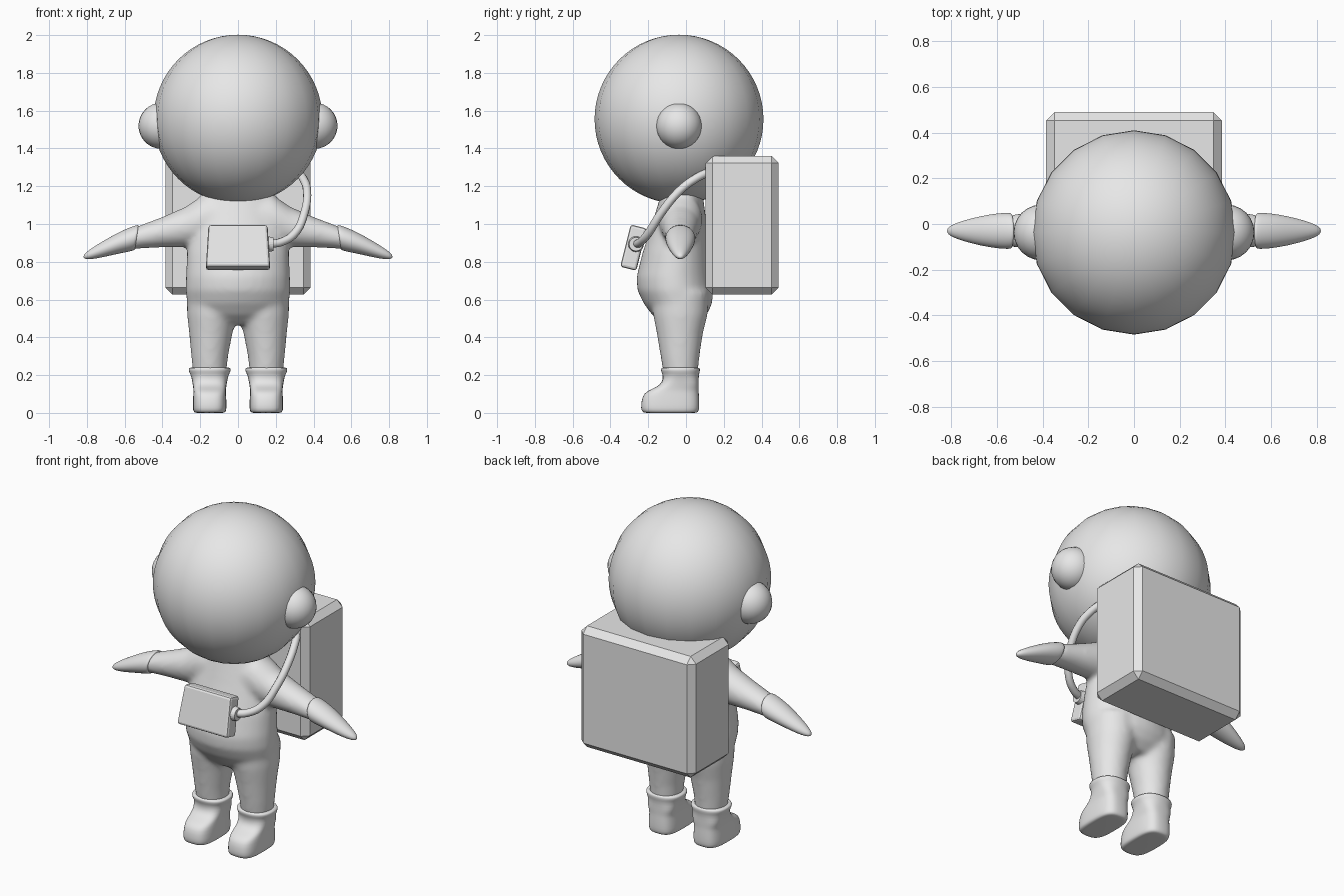
import bpy, bmesh, math
from mathutils import Vector

if "Cube" in bpy.data.objects:
    bpy.data.objects.remove(bpy.data.objects["Cube"], do_unlink=True)

grey = bpy.data.materials.new("plain grey")
grey.use_nodes = True
grey.diffuse_color = (0.8, 0.8, 0.8, 1)
grey.node_tree.nodes["Principled BSDF"].inputs["Base Color"].default_value = (0.8, 0.8, 0.8, 1)

X, Y, Z = Vector((1, 0, 0)), Vector((0, 1, 0)), Vector((0, 0, 1))


def finish(name, bm, smooth=True):
    """Turn a bmesh into a named object."""
    bmesh.ops.recalc_face_normals(bm, faces=bm.faces)
    mesh = bpy.data.meshes.new(name)
    bm.to_mesh(mesh)
    bm.free()
    mesh.materials.append(grey)
    obj = bpy.data.objects.new(name, mesh)
    bpy.context.collection.objects.link(obj)
    for poly in mesh.polygons:
        poly.use_smooth = smooth
    return obj


def loft(bm, rings, sides=20):
    """Bridge rings of (centre, u, v, squareness) and cap both ends."""
    loops = []
    for centre, u, v, square in rings:
        loop = []
        for i in range(sides):
            a = math.tau * (i + 0.5) / sides
            c, s = math.cos(a), math.sin(a)
            c = math.copysign(abs(c) ** (2 / square), c)
            s = math.copysign(abs(s) ** (2 / square), s)
            loop.append(bm.verts.new(Vector(centre) + u * c + v * s))
        loops.append(loop)
    for a, b in zip(loops, loops[1:]):
        for i in range(sides):
            j = (i + 1) % sides
            bm.faces.new((a[i], a[j], b[j], b[i]))
    bm.faces.new(loops[0])
    bm.faces.new(loops[-1])


def upright(profile, square=2.0):
    """Level rings from (z, x centre, x radius, front y, back y)."""
    return [((x, (f + b) / 2, z), X * rx, Y * (b - f) / 2, square)
            for z, x, rx, f, b in profile]


def sideways(profile, s):
    """Near-vertical arm rings from (x, z, z radius, y radius)."""
    return [((s * x, -0.03, z), Y * ry, Vector((-s * 0.15, 0, 1)) * rz, 2.0)
            for x, z, rz, ry in profile]


def ball(name, centre, radius, segments, rings):
    bm = bmesh.new()
    bmesh.ops.create_uvsphere(bm, u_segments=segments, v_segments=rings, radius=radius)
    bmesh.ops.translate(bm, verts=bm.verts, vec=centre)
    return finish(name, bm)


def box(name, centre, size, bevel, segments=1):
    bm = bmesh.new()
    bmesh.ops.create_cube(bm, size=1)
    bmesh.ops.scale(bm, verts=bm.verts, vec=size)
    obj = finish(name, bm, smooth=False)
    obj.location = centre
    mod = obj.modifiers.new("Bevel", "BEVEL")
    mod.width, mod.segments = bevel, segments
    return obj


# Suit: torso, legs and sleeves fused into one soft surface
suit = bmesh.new()
loft(suit, upright([
    (1.24, 0, 0.15, -0.10, 0.07), (1.15, 0, 0.20, -0.135, 0.09),
    (1.00, 0, 0.25, -0.18, 0.11), (0.85, 0, 0.27, -0.23, 0.125),
    (0.72, 0, 0.276, -0.262, 0.135), (0.65, 0, 0.278, -0.258, 0.142),
    (0.58, 0, 0.27, -0.225, 0.14), (0.52, 0, 0.25, -0.18, 0.11),
    (0.47, 0, 0.18, -0.12, 0.06)]), 32)
for s in (1, -1):
    loft(suit, upright([
        (0.64, s * 0.138, 0.135, -0.18, 0.12), (0.52, s * 0.138, 0.132, -0.175, 0.115),
        (0.42, s * 0.144, 0.115, -0.155, 0.09), (0.30, s * 0.15, 0.098, -0.135, 0.072),
        (0.18, s * 0.15, 0.085, -0.115, 0.06)]), 24)
    loft(suit, sideways([
        (0.10, 1.03, 0.14, 0.12), (0.20, 1.02, 0.14, 0.115), (0.29, 0.985, 0.108, 0.10),
        (0.41, 0.957, 0.082, 0.086), (0.53, 0.93, 0.062, 0.072),
        (0.58, 0.915, 0.055, 0.062)], s), 24)
body = finish("suit_body", suit)
remesh = body.modifiers.new("Fuse", "REMESH")
remesh.mode, remesh.voxel_size, remesh.use_smooth_shade = "VOXEL", 0.014, True
soften = body.modifiers.new("Soften", "SMOOTH")
soften.factor, soften.iterations = 0.5, 10

# Gloves, boots and ear pieces on both sides
for s, side in ((1, "left"), (-1, "right")):
    glove = bmesh.new()
    loft(glove, sideways([
        (0.535, 0.929, 0.063, 0.074), (0.537, 0.929, 0.068, 0.079), (0.56, 0.923, 0.069, 0.081),
        (0.63, 0.902, 0.061, 0.074), (0.71, 0.87, 0.047, 0.056),
        (0.77, 0.846, 0.033, 0.038), (0.805, 0.833, 0.02, 0.022),
        (0.818, 0.829, 0.007, 0.008)], s))
    boot = bmesh.new()
    x = s * 0.15
    loft(boot, upright([
        (0.24, x, 0.095, -0.115, 0.06), (0.24, x, 0.112, -0.134, 0.074),
        (0.222, x, 0.114, -0.135, 0.076), (0.20, x, 0.10, -0.122, 0.068)], 2.3)
        + upright([
            (0.16, x, 0.092, -0.125, 0.068), (0.135, x, 0.088, -0.16, 0.068),
            (0.115, x, 0.086, -0.21, 0.068), (0.09, x, 0.088, -0.232, 0.07),
            (0.04, x, 0.09, -0.24, 0.072), (0.012, x, 0.089, -0.238, 0.07),
            (0.0, x, 0.08, -0.225, 0.06), (0.0, x, 0.06, -0.2, 0.04)], 3.2))
    for name, bm in (("glove", glove), ("boot", boot)):
        part = finish(side + "_" + name, bm)
        part.modifiers.new("Round", "SUBSURF").levels = 1
    ball(side + "_ear_piece", (s * 0.405, -0.037, 1.52), 0.122, 24, 16)

# Helmet
ball("helmet", (0, -0.037, 1.555), 0.447, 20, 32)

# Backpack with wide chamfers
box("backpack", (0, 0.297, 0.993), (0.77, 0.385, 0.735), 0.037)

# Chest unit, wider at the bottom and leaning back
chest = box("chest_unit", (0, -0.278, 0.875), (0.34, 0.088, 0.23), 0.014, 2)
for v in chest.data.vertices:
    if v.co.z > 0:
        v.co.x *= 0.92
chest.rotation_euler.x = math.radians(-14)

# Hose and its socket
socket = bmesh.new()
bmesh.ops.create_cone(socket, cap_ends=True, segments=20, radius1=0.042, radius2=0.036, depth=0.03)
socket = finish("hose_socket", socket, smooth=False)
socket.location = (0.172, -0.265, 0.893)
socket.rotation_euler.y = math.pi / 2

curve = bpy.data.curves.new("air_hose", "CURVE")
curve.dimensions = "3D"
curve.bevel_depth, curve.bevel_resolution, curve.resolution_u = 0.022, 3, 8
curve.use_fill_caps = True
path = [(0.16, -0.265, 0.893), (0.23, -0.24, 0.905), (0.30, -0.20, 0.95), (0.352, -0.13, 1.06),
        (0.365, -0.03, 1.18), (0.345, 0.05, 1.24), (0.31, 0.13, 1.28)]
spline = curve.splines.new("BEZIER")
spline.bezier_points.add(len(path) - 1)
for point, co in zip(spline.bezier_points, path):
    point.co = co
    point.handle_left_type = point.handle_right_type = "AUTO"
curve.materials.append(grey)
bpy.context.collection.objects.link(bpy.data.objects.new("air_hose", curve))
